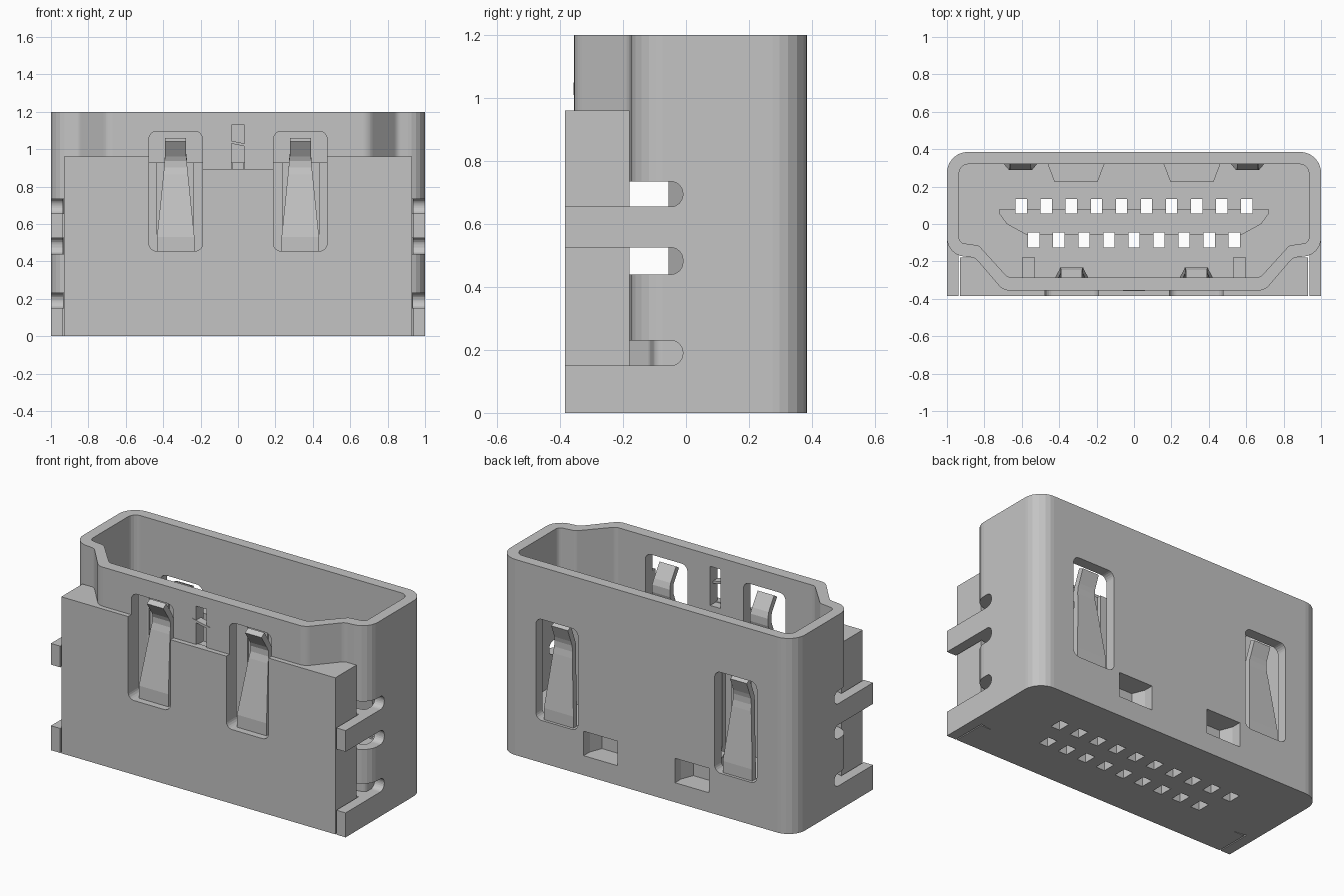
import bpy, bmesh, math
from mathutils import Vector

cube = bpy.data.objects.get("Cube")
if cube:
    bpy.data.objects.remove(cube, do_unlink=True)

GREY = (0.55, 0.55, 0.55, 1)
metal = bpy.data.materials.new("plain grey")
metal.use_nodes = True
metal.diffuse_color = GREY
for node in metal.node_tree.nodes:
    if node.type == 'BSDF_PRINCIPLED':
        node.inputs["Base Color"].default_value = GREY


def add_mesh(name, bm):
    bmesh.ops.recalc_face_normals(bm, faces=bm.faces)
    mesh = bpy.data.meshes.new(name)
    bm.to_mesh(mesh)
    bm.free()
    mesh.materials.append(metal)
    ob = bpy.data.objects.new(name, mesh)
    bpy.context.collection.objects.link(ob)
    return ob


def prism(name, pts, axis, lo, hi):
    """Extrude a 2D profile along one axis."""
    place = {'x': lambda a, b, t: (t, a, b),
             'y': lambda a, b, t: (a, t, b),
             'z': lambda a, b, t: (a, b, t)}[axis]
    bm = bmesh.new()
    low = [bm.verts.new(place(a, b, lo)) for a, b in pts]
    high = [bm.verts.new(place(a, b, hi)) for a, b in pts]
    bm.faces.new(low)
    bm.faces.new(high)
    for i in range(len(pts)):
        j = (i + 1) % len(pts)
        bm.faces.new((low[i], low[j], high[j], high[i]))
    return add_mesh(name, bm)


def rounded(corners, n=6):
    """Replace each (x, y, radius) corner by an arc."""
    out = []
    for i, (x, y, r) in enumerate(corners):
        p = Vector((x, y))
        d1 = (Vector(corners[i - 1][:2]) - p).normalized()
        d2 = (Vector(corners[(i + 1) % len(corners)][:2]) - p).normalized()
        if r == 0:
            out.append((x, y))
            continue
        half = d1.angle(d2) / 2
        centre = p + (d1 + d2).normalized() * (r / math.sin(half))
        a = p + d1 * (r / math.tan(half)) - centre
        b = p + d2 * (r / math.tan(half)) - centre
        for k in range(n + 1):
            v = centre + a.lerp(b, k / n).normalized() * r
            out.append((v.x, v.y))
    return out


def rect(a0, a1, b0, b1, r=0):
    return rounded([(a0, b0, r), (a1, b0, r), (a1, b1, r), (a0, b1, r)])


def box(name, x0, x1, y0, y1, z0, z1):
    return prism(name, rect(x0, x1, y0, y1), 'z', z0, z1)


def mirrored(half):
    """Complete a half outline across x = 0."""
    return half + [(-c[0],) + tuple(c[1:]) for c in reversed(half)]


def bake(ob):
    dg = bpy.context.evaluated_depsgraph_get()
    mesh = bpy.data.meshes.new_from_object(ob.evaluated_get(dg))
    ob.modifiers.clear()
    ob.data = mesh


def cut(ob, cutters):
    for c in cutters:
        m = ob.modifiers.new("cut", 'BOOLEAN')
        m.operation = 'DIFFERENCE'
        m.solver = 'EXACT'
        m.object = c
    bake(ob)


cutters = []


def cutter(ob):
    ob.hide_render = True
    cutters.append(ob)
    return ob


# Shell outlines
outer = rounded(mirrored([(1, .385, .11), (1, -.165, .1), (.85, -.18, .05), (.70, -.355, .07)]))
inner = rounded(mirrored([(.935, .32, .05), (.935, -.10, .03), (.83, -.115, .03), (.675, -.285, .04)]))

# Cutters for spring windows, side slots, recesses and seam
cavity = cutter(prism("cavity_cutter", inner, 'z', -.1, 1.3))
front_windows, back_windows, slots, recesses = [], [], [], []
for s in (-1, 1):
    cx = s * .333
    front_windows.append(cutter(prism(
        "front_window_cutter", rect(cx - .143, cx + .143, .455, 1.095, .04), 'y', -.5, -.2)))
    cx = s * .607
    back_windows.append(cutter(prism(
        "back_window_cutter", rect(cx - .143, cx + .143, .26, .88, .04), 'y', .28, .5)))
    for z0, z1 in ((.15, .23), (.44, .525), (.655, .735)):
        profile = rounded([(-.18, z0, 0), (-.01, z0, .038), (-.01, z1, .038), (-.18, z1, 0)])
        slots.append(cutter(prism("slot_cutter", profile, 'x', *sorted((s * .74, s * 1.1)))))
    cx = s * .31
    recesses.append(cutter(prism(
        "recess_cutter", [(cx - .115, .45), (cx + .115, .45), (cx + .115, .325),
                          (cx + .085, .25), (cx - .085, .25), (cx - .115, .325)], 'z', .12, .27)))
seam_gap = cutter(box("seam_cutter", -.035, .035, -.5, -.2, .89, 1.13))
notch = cutter(box("notch_cutter", -.21, .21, -.5, -.3, .895, 1.2))

# Outer metal shell
shell = prism("shell", outer, 'z', 0, 1.2)
cut(shell, [cavity] + front_windows + back_windows + slots + recesses + [seam_gap])

# Small crossing strip in the front seam
prism("seam_strip", [(-.06, 1.035), (.06, 1.01), (.06, 1.025), (-.06, 1.05)], 'y', -.358, -.31)

# Front cover plate with filled corners
cover_half = [(.70, -.34), (.85, -.18), (.93, -.18), (.93, -.385)]
cover = prism("front_cover", mirrored(cover_half), 'z', 0, .96)
cut(cover, front_windows + [notch])

# Insulator floor and tongue with contact passages
floor = prism("insulator_floor", inner, 'z', 0, .25)
tongue = prism("tongue", mirrored([(.72, .08), (.72, .055), (.68, 0), (.58, -.055)]), 'z', .2, .93)
pin_holes = []
for count, y0, y1 in ((10, .055, .135), (9, -.125, -.045)):
    for i in range(count):
        x = (i - (count - 1) / 2) * .134
        pin_holes.append(cutter(box("pin_cutter", x - .03, x + .03, y0, y1, -.1, 1.3)))
cut(floor, recesses + pin_holes)
cut(tongue, pin_holes)


def spring(name, cx, side, z0, wall, bulge):
    """Tapered leaf that leans inward and flicks out at its tip."""
    path = [(0, 0, .1), (0, .08, .1), (.85, .41, .066), (1, .45, .062),
            (1, .49, .06), (.85, .52, .056), (.15, .60, .056)]
    bm = bmesh.new()
    rows = []
    for depth, z, w in path:
        y = side * (wall - depth * bulge)
        rows.append([bm.verts.new((cx + k * w, y, z0 + z)) for k in (-1, 1)])
    for a, b in zip(rows, rows[1:]):
        bm.faces.new((a[0], a[1], b[1], b[0]))
    ob = add_mesh(name, bm)
    m = ob.modifiers.new("thickness", 'SOLIDIFY')
    m.thickness = .035
    m.offset = 0
    bake(ob)


for s, word in ((-1, "right"), (1, "left")):
    # Leaf springs in the windows
    spring("front_spring_" + word, s * .333, -1, .45, .325, .075)
    spring("back_spring_" + word, s * .607, 1, .25, .35, .045)
    # Side tabs reaching forward from the shell
    for part, z0, z1 in (("foot_tab_", 0, .15), ("side_tab_", .525, .655)):
        x0, x1 = sorted((s * .937, s))
        box(part + word, x0, x1, -.385, -.06, z0, z1)
    # Pressed latch strap inside the back wall
    cx = s * .31
    strap = prism("latch_strap_" + word, [(cx - .155, .33), (cx + .155, .33),
                                          (cx + .115, .225), (cx - .115, .225)], 'z', .10, .31)
    cut(strap, recesses)
    # Posts at the front of the floor
    x0, x1 = sorted((s * .53, s * .60))
    box("floor_post_" + word, x0, x1, -.285, -.18, .2, .36)

for c in cutters:
    bpy.data.objects.remove(c, do_unlink=True)
